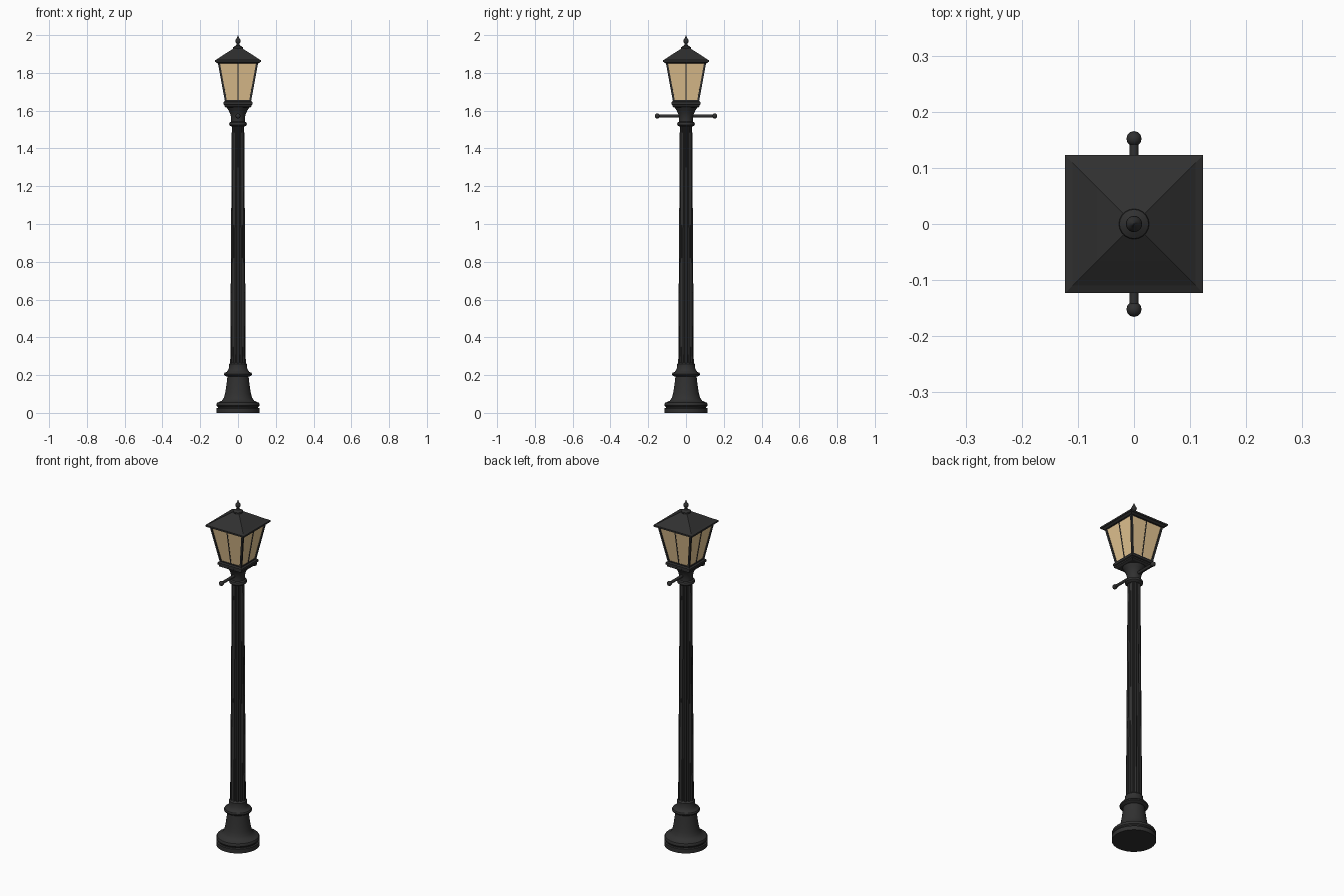
import bpy, bmesh, math
from mathutils import Vector

if "Cube" in bpy.data.objects:
    bpy.data.objects.remove(bpy.data.objects["Cube"])

def material(name, color):
    m = bpy.data.materials.new(name)
    m.diffuse_color = color
    m.use_nodes = True
    m.node_tree.nodes["Principled BSDF"].inputs["Base Color"].default_value = m.diffuse_color
    return m

IRON = material("black_iron", (0.03, 0.03, 0.03, 1))
GLASS = material("warm_glass", (0.78, 0.56, 0.29, 1))

def finish(name, bm, mat, smooth):
    bmesh.ops.recalc_face_normals(bm, faces=bm.faces)
    me = bpy.data.meshes.new(name)
    bm.to_mesh(me)
    bm.free()
    ob = bpy.data.objects.new(name, me)
    bpy.context.collection.objects.link(ob)
    me.materials.append(mat)
    if smooth:
        bpy.ops.object.select_all(action='DESELECT')
        ob.select_set(True)
        bpy.context.view_layer.objects.active = ob
        bpy.ops.object.shade_smooth_by_angle(angle=math.radians(35))
    return ob

def loft(name, section, profile, mat=IRON, smooth=True):
    """Stack a unit cross-section along (radius, z) pairs and cap both ends."""
    bm = bmesh.new()
    rings = [[bm.verts.new((x * r, y * r, z)) for x, y in section] for r, z in profile]
    n = len(section)
    for a, b in zip(rings, rings[1:]):
        for i in range(n):
            j = (i + 1) % n
            bm.faces.new((a[i], a[j], b[j], b[i]))
    bm.faces.new(rings[0])
    bm.faces.new(rings[-1])
    return finish(name, bm, mat, smooth)

def circle(n):
    return [(math.cos(math.tau * i / n), math.sin(math.tau * i / n)) for i in range(n)]

def bar(name, a, b, width, sides=4, spin=0.0):
    """Straight bar between two points."""
    a, b = Vector(a), Vector(b)
    bm = bmesh.new()
    bmesh.ops.create_cone(bm, cap_ends=True, segments=sides, radius1=width, radius2=width,
                          depth=(b - a).length)
    rot = (b - a).to_track_quat('Z', 'Y').to_matrix()
    for v in bm.verts:
        c, s = math.cos(spin), math.sin(spin)
        v.co = rot @ Vector((v.co.x * c - v.co.y * s, v.co.x * s + v.co.y * c, v.co.z)) + (a + b) / 2
    return finish(name, bm, IRON, sides > 4)

ROUND = circle(32)
SQUARE = [(1, 1), (-1, 1), (-1, -1), (1, -1)]

# Pedestal
loft("base", ROUND, [
    (0.114, 0), (0.114, 0.024), (0.107, 0.027), (0.107, 0.032), (0.113, 0.038), (0.114, 0.046),
    (0.110, 0.054), (0.100, 0.058), (0.086, 0.064), (0.076, 0.078), (0.069, 0.10), (0.064, 0.13),
    (0.059, 0.165), (0.056, 0.192), (0.066, 0.195), (0.073, 0.200), (0.074, 0.206),
    (0.070, 0.213), (0.060, 0.217), (0.054, 0.224), (0.049, 0.235), (0.047, 0.25),
    (0.047, 0.258), (0.042, 0.265), (0.036, 0.268)])

# Fluted tapering shaft
FLUTES = 12
flute = []
for k in range(FLUTES):
    for t, r in ((-0.22, 1), (0.22, 1), (0.34, 0.91), (0.5, 0.87), (0.66, 0.91)):
        a = math.tau * (k + t) / FLUTES
        flute.append((r * math.cos(a), r * math.sin(a)))
loft("fluted_shaft", flute, [(0.0415, 0.255), (0.033, 1.53)])

# Neck under the lantern
loft("neck", ROUND, [
    (0.030, 1.515), (0.040, 1.518), (0.046, 1.524), (0.047, 1.531), (0.044, 1.538),
    (0.036, 1.542), (0.036, 1.552), (0.037, 1.565), (0.041, 1.582), (0.049, 1.60),
    (0.058, 1.613), (0.062, 1.622)])

# Ladder rest
bar("ladder_bar", (0, -0.152, 1.572), (0, 0.152, 1.572), 0.008, 12)
for side, s in (("front", -1), ("back", 1)):
    bm = bmesh.new()
    bmesh.ops.create_uvsphere(bm, u_segments=12, v_segments=8, radius=0.0135)
    bmesh.ops.translate(bm, verts=bm.verts, vec=(0, s * 0.152, 1.572))
    finish(side + "_bar_knob", bm, IRON, True)

# Square lantern tray
loft("lantern_tray", SQUARE, [
    (0.062, 1.616), (0.072, 1.622), (0.072, 1.630), (0.077, 1.633), (0.077, 1.645), (0.070, 1.65)],
    smooth=False)

# Glass and its frame
LO, HI, Z0, Z1 = 0.063, 0.102, 1.645, 1.858
loft("glass", SQUARE, [(LO, Z0), (HI, Z1)], GLASS, False)
for i in range(4):
    (x, y), (x2, y2) = SQUARE[i], SQUARE[(i + 1) % 4]
    bar(f"corner_post_{i}", (x * LO, y * LO, Z0), (x * HI, y * HI, Z1), 0.0075)
    mx, my = (x + x2) / 2, (y + y2) / 2
    bar(f"mullion_{i}", (mx * LO, my * LO, Z0), (mx * HI, my * HI, Z1), 0.0035, 4, math.pi / 4)
    for level, w, z in (("lower", LO + 0.001, Z0 + 0.006), ("upper", HI - 0.001, Z1 - 0.005)):
        bar(f"{level}_rail_{i}", (x * w, y * w, z), (x2 * w, y2 * w, z), 0.006, 4, math.pi / 4)

# Hipped roof
loft("roof", SQUARE, [
    (0.108, 1.850), (0.116, 1.856), (0.123, 1.858), (0.123, 1.867), (0.110, 1.873),
    (0.065, 1.903), (0.022, 1.930), (0.015, 1.934)], smooth=False)

# Finial
loft("finial", circle(20), [
    (0.024, 1.924), (0.027, 1.930), (0.026, 1.936), (0.018, 1.941), (0.010, 1.945),
    (0.007, 1.952), (0.008, 1.956), (0.012, 1.961), (0.0145, 1.968), (0.013, 1.975),
    (0.009, 1.981), (0.005, 1.987), (0.003, 1.994), (0.0008, 2.0)])
